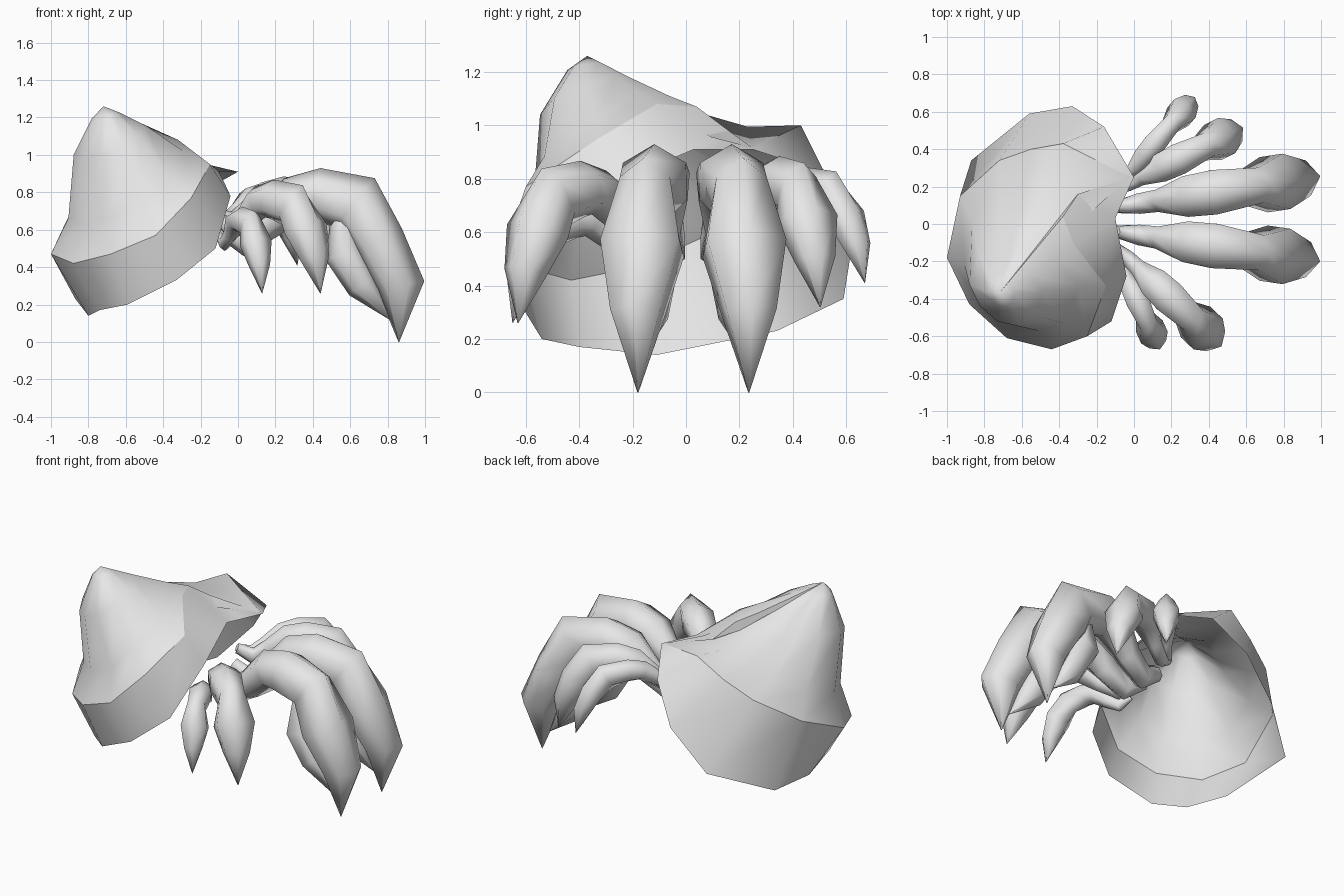
import bpy
import bmesh
import math
from mathutils import Vector

cube = bpy.data.objects.get("Cube")
if cube:
    bpy.data.objects.remove(cube, do_unlink=True)

grey = bpy.data.materials.new("pale_grey")
grey.use_nodes = True
grey.diffuse_color = (0.8, 0.8, 0.8, 1)
grey.node_tree.nodes["Principled BSDF"].inputs["Base Color"].default_value = grey.diffuse_color


def finish(bm, name, angle):
    """Turn a bmesh into a smooth-shaded object."""
    bmesh.ops.remove_doubles(bm, verts=bm.verts, dist=0.001)
    bmesh.ops.recalc_face_normals(bm, faces=bm.faces)
    mesh = bpy.data.meshes.new(name)
    bm.to_mesh(mesh)
    bm.free()
    mesh.materials.append(grey)
    obj = bpy.data.objects.new(name, mesh)
    bpy.context.collection.objects.link(obj)
    bpy.ops.object.select_all(action="DESELECT")
    obj.select_set(True)
    bpy.context.view_layer.objects.active = obj
    bpy.ops.object.shade_smooth_by_angle(angle=math.radians(angle))
    return obj


def loft(bm, rings):
    """Bridge closed rings of points, one after another."""
    loops = [[bm.verts.new(p) for p in ring] for ring in rings]
    for a, b in zip(loops, loops[1:]):
        n = len(a)
        for i in range(n):
            j = (i + 1) % n
            bm.faces.new((a[i], a[j], b[j], b[i]))
    return loops


# Shell: open rim, ridge and a crown that rises to an off-centre apex
notch = (-.1, .03, .91)
rim = [(0, .25, .91), (-.16, .52, .82), (-.33, .63, .6), (-.56, .59, .35),
       (-.87, .34, .23), (-.8, -.11, .14), (-.74, -.4, .17), (-.59, -.54, .2),
       (-.33, -.62, .33), (-.12, -.52, .5), (-.04, -.28, .78),
       notch, notch, notch, (-.06, .12, .91)]
# One ridge point faces each rim point; the last few form the saddle over the lip
shoulder = (-.15, -.33, .95)
ridge = [(-.02, .25, .915), (-.38, .43, 1), (-.55, .4, .88), (-.72, .34, .77),
         (-.93, .15, .62), (-1, -.18, .47), (-.88, -.43, .42), (-.68, -.61, .47),
         (-.44, -.67, .57), (-.25, -.6, .77), shoulder,
         shoulder, (-.32, -.11, 1.08), (-.38, .04, 1.07), (-.3, .16, .98)]
apex = Vector((-.72, -.37, 1.26))
centre = Vector((-.55, -.1, .6))


def crown(t, bulge, dent):
    """Ring between ridge and apex, swollen in front and sunken at the back."""
    ring = []
    for p in map(Vector, ridge):
        q = p.lerp(apex, t)
        low = min(1, max(0, (1.08 - p.z) / .5))
        back = min(1, max(0, p.y / .4))
        out = (q - centre).normalized() * bulge * low * (1 - back)
        ring.append(q + out - Vector((0, 0, dent * back)))
    return ring


bm = bmesh.new()
loops = loft(bm, [rim, ridge, crown(.25, -.025, .07), crown(.6, .08, .08), crown(.85, .06, .03)])
for a, b in zip(loops[1], loops[1][1:]):
    bm.edges.get((a, b)).smooth = False
tip = bm.verts.new(apex)
top = loops[-1]
for i, v in enumerate(top):
    bm.faces.new((v, top[(i + 1) % len(top)], tip))
finish(bm, "shell", 60)

# Leg profile: distance along, height, half width, half thickness
ARM = [(0, .62, .03, .05), (.13, .54, .055, .08), (.26, .63, .06, .09),
       (.42, .77, .11, .12), (.55, .79, .12, .14), (.76, .74, .095, .17),
       (.89, .54, .15, .14), (1.01, .3, .095, .13), (1, 0, .002, .002)]
# Smaller legs end in a straighter claw
SMALL_ARM = ARM[:-2] + [(.98, .3, .095, .11), (1.04, 0, .002, .002)]
# Lower finger of the large pincers
FINGER = [(.68, .66, .05, .06), (.7, .47, .1, .11), (.8, .3, .08, .09),
          (.95, .12, .002, .002)]
SIDES = 6


def limb(name, profile, base, end, low, peak, girth):
    base, end = Vector((*base, 0)), Vector((*end, 0))
    along = (end - base).normalized()
    side = Vector((-along.y, along.x, 0))
    rise = (peak - low) / .93
    path = [base.lerp(end, u) + Vector((0, 0, low + h * rise)) for u, h, _, _ in profile]
    rings = []
    for k, (p, row) in enumerate(zip(path, profile)):
        tangent = path[min(k + 1, len(path) - 1)] - path[max(k - 1, 0)]
        up = tangent.cross(side).normalized()
        ring = []
        for s in range(SIDES):
            a = math.tau * (s + .5) / SIDES
            across = side * row[2] * 1.15 * math.cos(a)
            ring.append(p + girth * (across + up * row[3] * math.sin(a)))
        rings.append(ring)
    bm = bmesh.new()
    loops = loft(bm, rings)
    bm.faces.new(loops[0])
    bm.faces.new(loops[-1])
    finish(bm, name, 75)


# Two large pincers
for place, start, end in (("front", (-.1, -.04), (.86, -.18)),
                          ("back", (-.1, .09), (.86, .235))):
    limb(place + "_claw_leg", ARM, start, end, 0, .93, 1)
    limb(place + "_claw_finger", FINGER, start, end, 0, .93, 1)

# Four smaller legs, fanned out from under the shell
limb("front_middle_leg", SMALL_ARM, (-.1, -.12), (.42, -.61), .26, .85, .76)
limb("back_middle_leg", SMALL_ARM, (-.12, .17), (.53, .49), .32, .87, .7)
limb("front_small_leg", SMALL_ARM, (-.1, -.15), (.12, -.63), .26, .72, .52)
limb("back_small_leg", SMALL_ARM, (-.12, .16), (.3, .65), .41, .84, .5)
